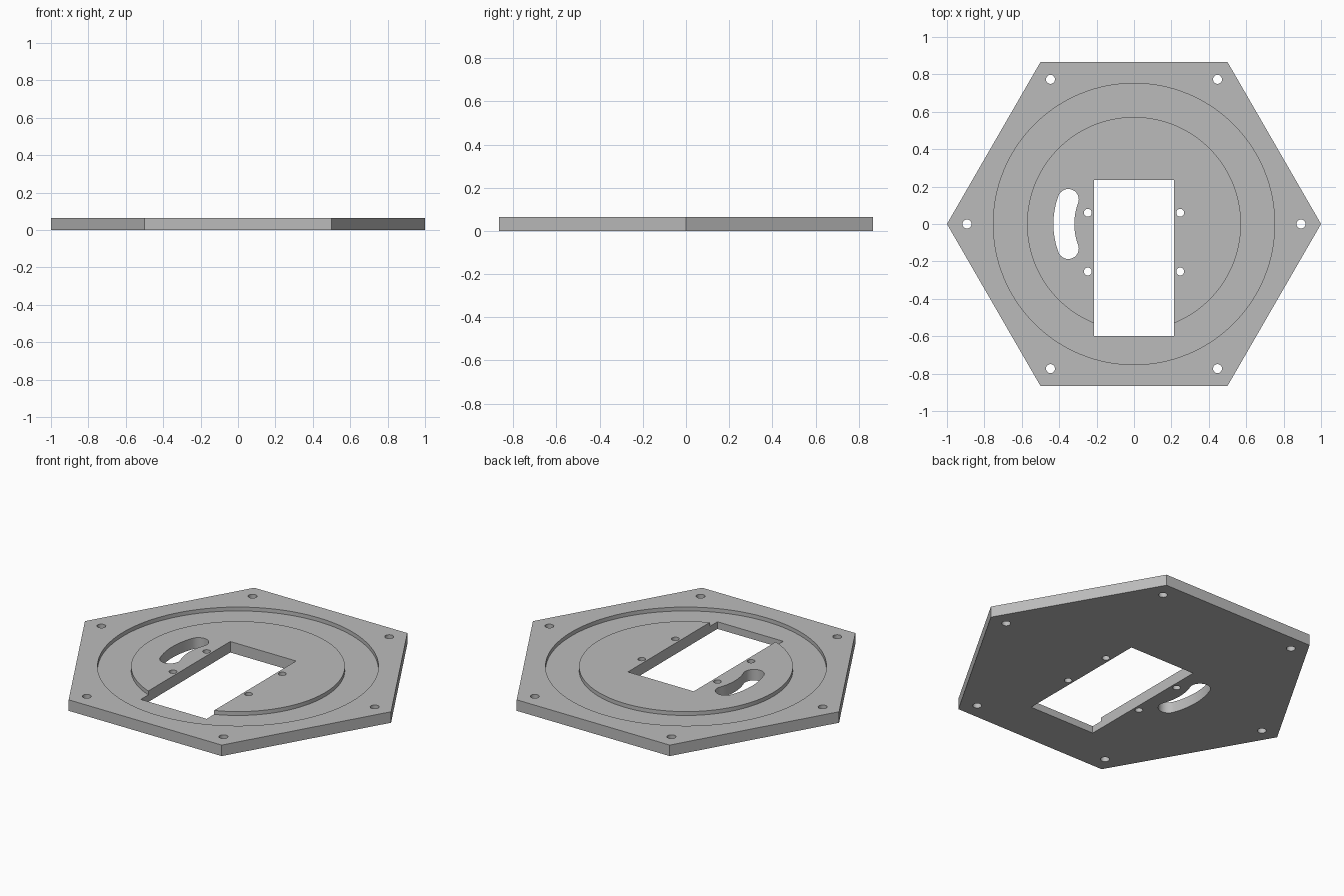
import bpy, bmesh
from math import cos, sin, pi, radians

THICK = 0.065      # plate thickness
GROOVE = 0.023     # groove depth

if "Cube" in bpy.data.objects:
    bpy.data.objects.remove(bpy.data.objects["Cube"], do_unlink=True)

grey = bpy.data.materials.new("plain grey")
grey.use_nodes = True
colour = (0.5, 0.5, 0.5, 1)
grey.diffuse_color = colour
grey.node_tree.nodes["Principled BSDF"].inputs["Base Color"].default_value = colour


def arc(cx, cy, r, start, end, steps):
    """Points along an arc, both ends included."""
    angles = [start + (end - start) * i / steps for i in range(steps + 1)]
    return [(cx + r * cos(a), cy + r * sin(a)) for a in angles]


def circle(cx, cy, r, sides):
    return arc(cx, cy, r, 0, 2 * pi, sides)[:-1]


def make_object(name, bm):
    bmesh.ops.recalc_face_normals(bm, faces=bm.faces)
    mesh = bpy.data.meshes.new(name)
    bm.to_mesh(mesh)
    bm.free()
    mesh.materials.append(grey)
    obj = bpy.data.objects.new(name, mesh)
    bpy.context.collection.objects.link(obj)
    return obj


def prism(name, outline, z0, z1):
    """Extrude a flat outline between two heights."""
    bm = bmesh.new()
    face = bm.faces.new([bm.verts.new((x, y, z0)) for x, y in outline])
    top = bmesh.ops.extrude_face_region(bm, geom=[face])["geom"]
    verts = [v for v in top if isinstance(v, bmesh.types.BMVert)]
    bmesh.ops.translate(bm, verts=verts, vec=(0, 0, z1 - z0))
    return make_object(name, bm)


def ring(name, r0, r1, z0, z1, sides):
    """Square-section ring around the z axis."""
    bm = bmesh.new()
    profile = [(r0, z0), (r1, z0), (r1, z1), (r0, z1)]
    loops = [[bm.verts.new((r * x, r * y, z)) for x, y in circle(0, 0, 1, sides)]
             for r, z in profile]
    for k, a in enumerate(loops):
        b = loops[(k + 1) % len(loops)]
        for i in range(sides):
            j = (i + 1) % sides
            bm.faces.new((a[i], a[j], b[j], b[i]))
    return make_object(name, bm)


def cut(target, cutter):
    mod = target.modifiers.new("cut", 'BOOLEAN')
    mod.operation = 'DIFFERENCE'
    mod.solver = 'EXACT'
    mod.object = cutter
    bpy.context.view_layer.objects.active = target
    bpy.ops.object.modifier_apply(modifier=mod.name)
    bpy.data.objects.remove(cutter, do_unlink=True)


def cut_through(target, outline):
    cut(target, prism("cutter", outline, -0.1, 0.2))


# Hexagonal plate
plate = prism("hexagonal_plate", circle(0, 0, 1, 6), 0, THICK)

# Wide round groove in the top
cut(plate, ring("cutter", 0.572, 0.752, THICK - GROOVE, 0.2, 128))

# Rectangular window
cut_through(plate, [(-0.215, -0.6), (0.215, -0.6), (0.215, 0.235), (-0.215, 0.235)])

# Curved slot with round ends
mid, half, spread = 0.375, 0.056, radians(20.5)
a0, a1 = pi - spread, pi + spread
slot = arc(0, 0, mid + half, a0, a1, 16)
slot += arc(mid * cos(a1), mid * sin(a1), half, a1, a1 + pi, 16)[1:]
slot += arc(0, 0, mid - half, a1, a0, 16)[1:]
slot += arc(mid * cos(a0), mid * sin(a0), half, a0 + pi, a0 + 2 * pi, 16)[1:-1]
cut_through(plate, slot)

# Corner bolt holes
for x, y in circle(0, 0, 0.893, 6):
    cut_through(plate, circle(x, y, 0.024, 32))

# Screw holes beside the window
for x in (-0.247, 0.247):
    for y in (0.06, -0.254):
        cut_through(plate, circle(x, y, 0.021, 32))

# Smooth the round walls, keep the edges sharp
bpy.ops.object.select_all(action='DESELECT')
plate.select_set(True)
bpy.context.view_layer.objects.active = plate
bpy.ops.object.shade_smooth_by_angle(angle=radians(30))
